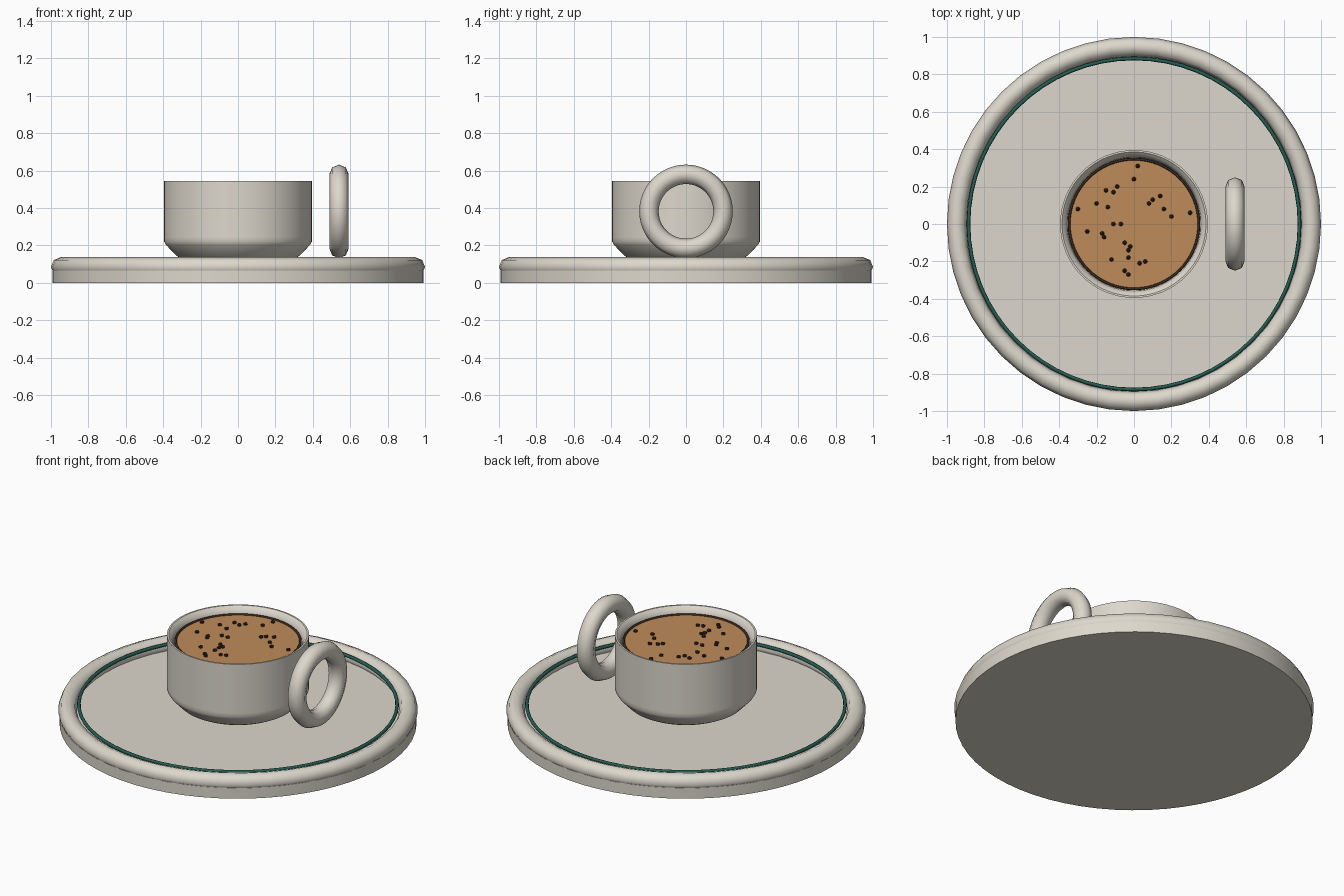
import bpy
import bmesh
import math
from mathutils import Matrix, Vector

cube = bpy.data.objects.get("Cube")
if cube:
    bpy.data.objects.remove(cube, do_unlink=True)


def make_material(name, color):
    mat = bpy.data.materials.new(name)
    mat.use_nodes = True
    mat.diffuse_color = (*color, 1)
    mat.node_tree.nodes["Principled BSDF"].inputs["Base Color"].default_value = (*color, 1)
    return mat


ceramic = make_material("warm white ceramic", (0.72, 0.685, 0.605))
teal = make_material("dark teal glaze", (0.018, 0.11, 0.085))
crema = make_material("golden brown coffee", (0.52, 0.26, 0.10))
dark_brown = make_material("dark brown", (0.04, 0.022, 0.013))


def finish(obj, name, mat, angle):
    """Name, colour and smooth a new part."""
    obj.name = obj.data.name = name
    obj.data.materials.clear()
    obj.data.materials.append(mat)
    bpy.ops.object.select_all(action="DESELECT")
    obj.select_set(True)
    bpy.context.view_layer.objects.active = obj
    bpy.ops.object.shade_smooth_by_angle(angle=math.radians(angle))
    return obj


def lathe(name, profile, mat, segments=64):
    """Spin a profile of (radius, height) points around the z axis."""
    bm = bmesh.new()
    verts = [bm.verts.new((r, 0, z)) for r, z in profile]
    edges = [bm.edges.new(pair) for pair in zip(verts, verts[1:])]
    bmesh.ops.spin(bm, geom=verts + edges, cent=(0, 0, 0), axis=(0, 0, 1),
                   angle=math.tau, steps=segments, use_duplicate=False)
    bmesh.ops.remove_doubles(bm, verts=bm.verts, dist=0.0005)
    bmesh.ops.recalc_face_normals(bm, faces=bm.faces)
    mesh = bpy.data.meshes.new(name)
    bm.to_mesh(mesh)
    bm.free()
    obj = bpy.data.objects.new(name, mesh)
    bpy.context.collection.objects.link(obj)
    return finish(obj, name, mat, 35)


def ring(name, radius, thickness, location, mat, rotation=(0, 0, 0), segments=64):
    """Torus with an eight-sided, smooth-shaded section."""
    bpy.ops.mesh.primitive_torus_add(
        major_radius=radius, minor_radius=thickness, major_segments=segments,
        minor_segments=8, location=location, rotation=rotation)
    return finish(bpy.context.object, name, mat, 60)


# Saucer: thin flat disc, a thick rounded rim on it and a raised glazed stripe
lathe("saucer_disc", [(0, 0), (0.993, 0), (0.993, 0.066), (0, 0.066)], ceramic)
ring("saucer_rim", 0.948, 0.052, (0, 0, 0.085), ceramic, segments=48)
ring("saucer_stripe", 0.885, 0.01, (0, 0, 0.115), teal)

# Cup: chamfered base, straight wall, lip sloping in to the coffee
lathe("cup", [(0, 0.131), (0.305, 0.131), (0.33, 0.145), (0.385, 0.203),
              (0.395, 0.22), (0.395, 0.245), (0.395, 0.545), (0.385, 0.545),
              (0.37, 0.532), (0.358, 0.51), (0.352, 0.45), (0, 0.45)], ceramic)

# Ring handle standing beside the cup
ring("handle", 0.198, 0.052, (0.54, 0, 0.382), ceramic, (0, math.pi / 2, 0), 48)

# Coffee surface with its dark edge
coffee_top = 0.505
lathe("coffee", [(0, 0.46), (0.346, 0.46), (0.346, coffee_top), (0, coffee_top)], crema)
ring("coffee_edge", 0.347, 0.007, (0, 0, coffee_top), dark_brown)

# Coffee grounds scattered on the surface, in hundredths of a unit
spots = [(2, 31), (0, 24), (-9, 20), (-15, 18), (-11, 17), (-20, 11), (-14, 9),
         (-30, 8), (14, 15), (10, 13), (8, 11), (16, 8), (20, 4), (30, 6),
         (-11, 0), (-7, 0), (-25, -4), (-17, -5), (-16, -7), (-5, -10),
         (-2, -12), (-3, -14), (-12, -19), (-3, -18), (3, -21), (6, -20),
         (-5, -25), (-3, -27)]
bm = bmesh.new()
for x, y in spots:
    bmesh.ops.create_icosphere(
        bm, subdivisions=1, radius=0.013,
        matrix=Matrix.Translation(Vector((x / 100, y / 100, coffee_top + 0.003))))
mesh = bpy.data.meshes.new("coffee_grounds")
bm.to_mesh(mesh)
bm.free()
grounds = bpy.data.objects.new("coffee_grounds", mesh)
bpy.context.collection.objects.link(grounds)
grounds.data.materials.append(dark_brown)
